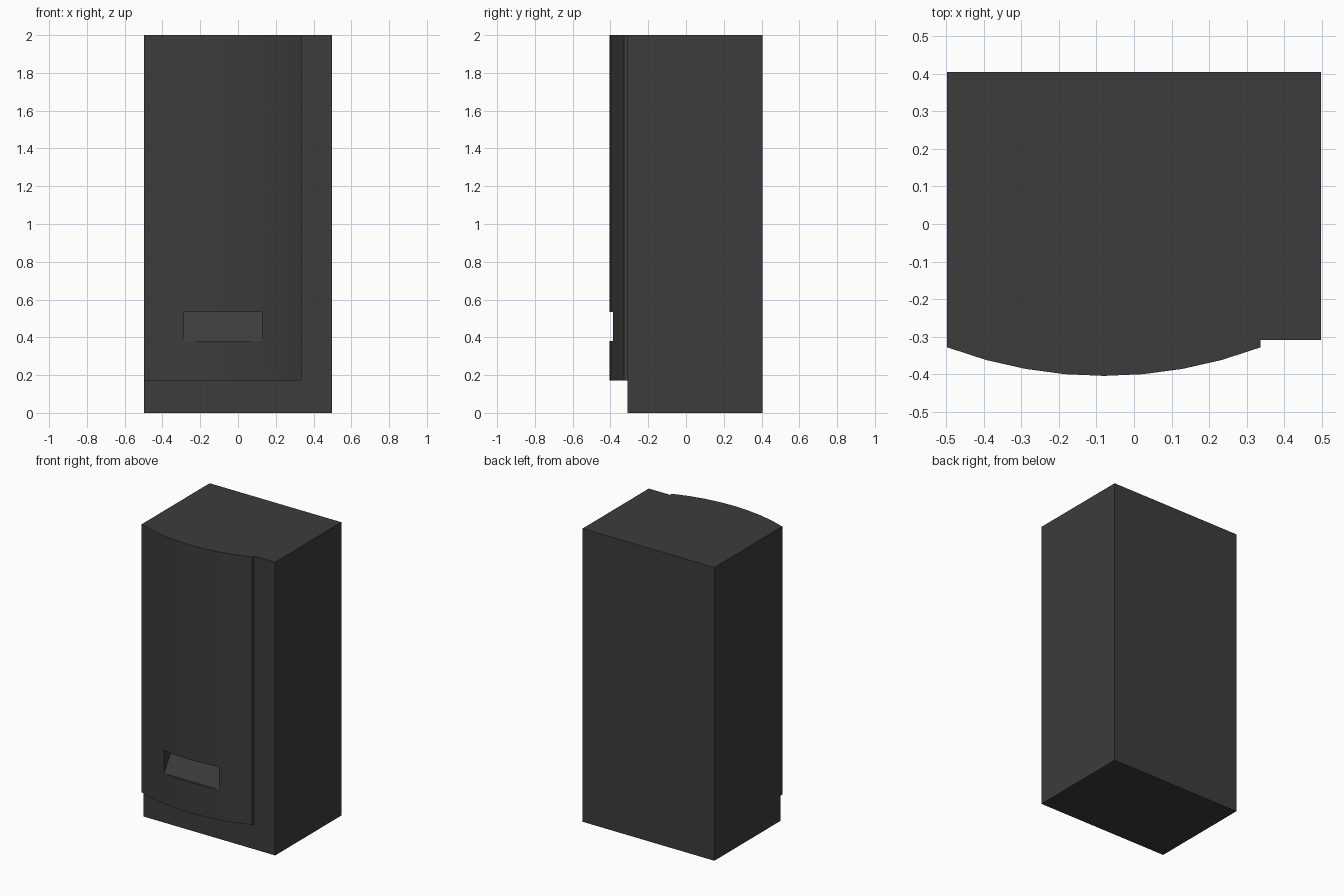
import bpy, bmesh, math
from mathutils import Vector

if "Cube" in bpy.data.objects:
    bpy.data.objects.remove(bpy.data.objects["Cube"])

dark = bpy.data.materials.new("dark_grey")
dark.diffuse_color = (0.045, 0.045, 0.045, 1)
dark.use_nodes = True
dark.node_tree.nodes["Principled BSDF"].inputs["Base Color"].default_value = dark.diffuse_color


def prism(name, points, offset):
    """Extrude a flat 3D outline by an offset vector."""
    bm = bmesh.new()
    face = bm.faces.new([bm.verts.new(p) for p in points])
    ext = bmesh.ops.extrude_face_region(bm, geom=[face])
    moved = [g for g in ext["geom"] if isinstance(g, bmesh.types.BMVert)]
    bmesh.ops.translate(bm, verts=moved, vec=Vector(offset))
    bmesh.ops.recalc_face_normals(bm, faces=bm.faces)
    mesh = bpy.data.meshes.new(name)
    bm.to_mesh(mesh)
    bm.free()
    obj = bpy.data.objects.new(name, mesh)
    bpy.context.collection.objects.link(obj)
    mesh.materials.append(dark)
    return obj


L, R, FRONT, BACK, TOP = -0.497, 0.497, -0.309, 0.404, 2.0

# cabinet body
body = prism("cabinet_body",
             [(L, FRONT, 0), (R, FRONT, 0), (R, BACK, 0), (L, BACK, 0)],
             (0, 0, TOP))

# bowed front door: eight flat facets on a shallow arc
door_right, edge_y, bulge, sides = 0.337, -0.328, 0.076, 8
half, mid = (door_right - L) / 2, (door_right + L) / 2
radius = (half ** 2 + bulge ** 2) / (2 * bulge)
arc = []
for i in range(sides + 1):
    dx = half * (2 * i / sides - 1)
    arc.append((mid + dx, edge_y - bulge + radius - math.sqrt(radius ** 2 - dx ** 2), 0.172))
outline = arc + [(door_right, FRONT, 0.172), (L, FRONT, 0.172)]
door = prism("curved_door", outline, (0, 0, TOP - 0.172))

# wedge cutter for the pick-up slot, deeper at the top
cutter = prism("slot_cutter",
               [(-0.287, -0.5, 0.38), (-0.287, -0.387, 0.38),
                (-0.287, -0.285, 0.535), (-0.287, -0.5, 0.535)],
               (0.414, 0, 0))
cutter.hide_render = True
cutter.hide_viewport = True

for part in (body, door):
    cut = part.modifiers.new("pickup_slot", 'BOOLEAN')
    cut.operation = 'DIFFERENCE'
    cut.solver = 'EXACT'
    cut.object = cutter
